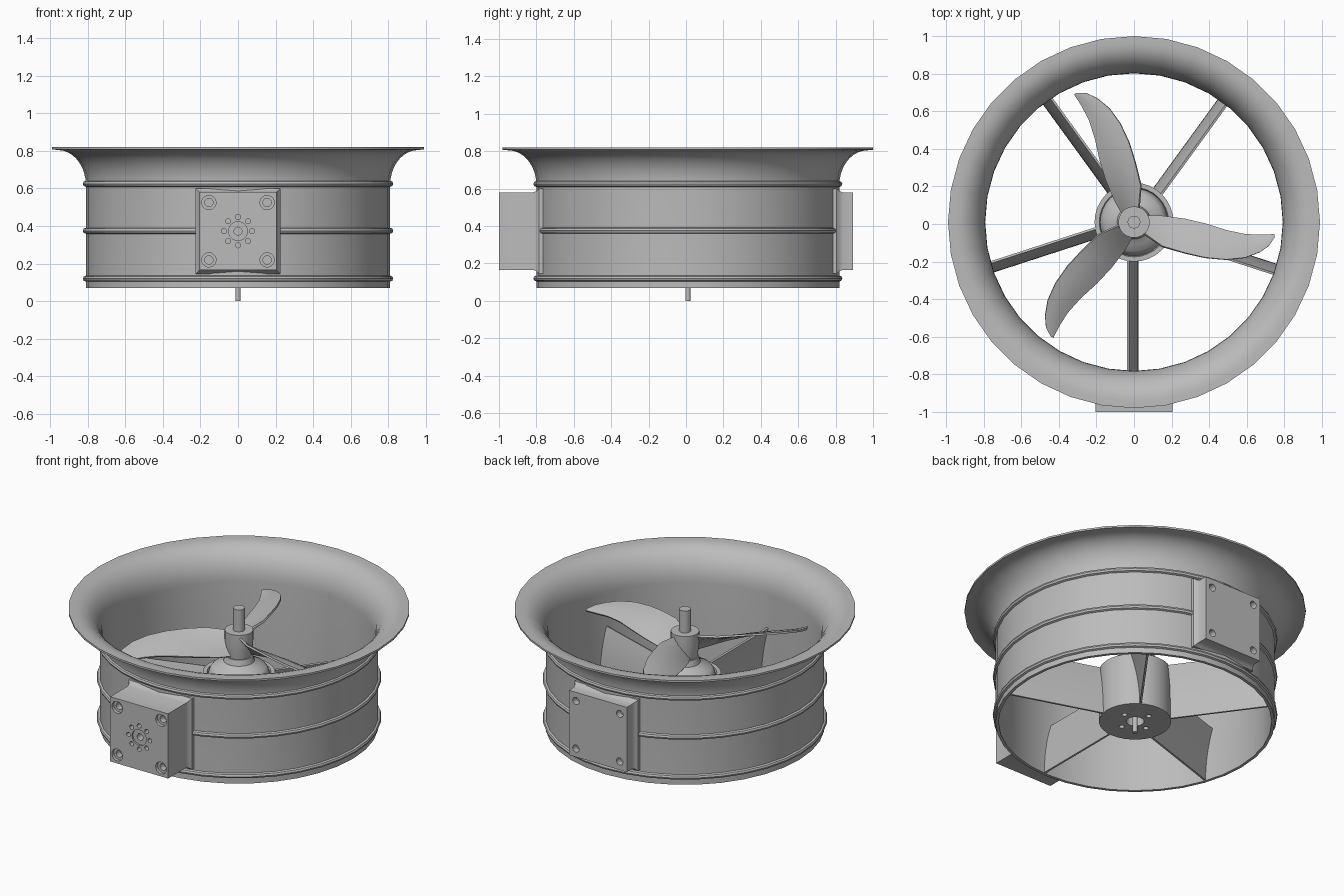
import bpy, bmesh
from math import sin, cos, pi, radians
from mathutils import Matrix

if "Cube" in bpy.data.objects:
    bpy.data.objects.remove(bpy.data.objects["Cube"])

CY = 0.01          # fan axis offset in y
WALL = 0.80        # duct radius the boxes sit against

metal = bpy.data.materials.new("plain grey metal")
metal.use_nodes = True
metal.diffuse_color = (0.5, 0.5, 0.5, 1)
metal.node_tree.nodes["Principled BSDF"].inputs["Base Color"].default_value = (0.5, 0.5, 0.5, 1)


def add(name, bm):
    bmesh.ops.recalc_face_normals(bm, faces=bm.faces)
    mesh = bpy.data.meshes.new(name)
    bm.to_mesh(mesh)
    bm.free()
    mesh.materials.append(metal)
    obj = bpy.data.objects.new(name, mesh)
    bpy.context.collection.objects.link(obj)
    return obj


def select(obj):
    bpy.ops.object.select_all(action='DESELECT')
    obj.select_set(True)
    bpy.context.view_layer.objects.active = obj


def lathe(name, profile, sides=32, closed=False):
    """Spin (radius, z) points about the fan axis."""
    bm = bmesh.new()
    rings = [[bm.verts.new((r * cos(2 * pi * i / sides), CY + r * sin(2 * pi * i / sides), z))
              for i in range(sides)] for r, z in profile]
    pairs = list(zip(rings, rings[1:]))
    if closed:
        pairs.append((rings[-1], rings[0]))
    else:
        bm.faces.new(rings[0])
        bm.faces.new(rings[-1])
    for a, b in pairs:
        for i in range(sides):
            j = (i + 1) % sides
            bm.faces.new((a[i], a[j], b[j], b[i]))
    return add(name, bm)


def drill(obj, x, y, z, radius, depth, axis='Y', sides=20):
    """Cut a round hole centred on a surface point."""
    bm = bmesh.new()
    bmesh.ops.create_cone(bm, cap_ends=True, segments=sides, radius1=radius,
                          radius2=radius, depth=2 * depth)
    if axis == 'Y':
        bm.transform(Matrix.Rotation(pi / 2, 4, 'X'))
    bm.transform(Matrix.Translation((x, y, z)))
    cut(obj, add("hole_cutter", bm))


def cut(obj, cutter):
    mod = obj.modifiers.new("cut", 'BOOLEAN')
    mod.operation = 'DIFFERENCE'
    mod.solver = 'EXACT'
    mod.object = cutter
    select(obj)
    bpy.ops.object.modifier_apply(modifier=mod.name)
    bpy.data.objects.remove(cutter)


# Duct with flared inlet, as one closed wall section
steps = [radians(a) for a in range(0, 91, 10)]
outer = [(0.81 + 0.15 * (1 - cos(t)), 0.62 + 0.185 * sin(t)) for t in steps]
inner = [(0.792 + 0.16 * (1 - cos(t)), 0.62 + 0.2 * sin(t)) for t in steps]
lathe("duct", [(0.81, 0.07)] + outer + [(0.99, 0.808), (0.99, 0.82)]
      + inner[::-1] + [(0.792, 0.07)], 36, True)

# Stiffening beads
for label, z in (("lower", 0.12), ("middle", 0.375), ("upper", 0.625)):
    lathe(label + "_bead", [(0.81 + 0.016 * cos(k * pi / 4), z + 0.016 * sin(k * pi / 4))
                            for k in range(8)], 36, True)


def mount_box(name, side, front):
    """Box on the duct side with a flared foot, hollowed to fit the wall."""
    bm = bmesh.new()
    loops = []
    for y, grow in ((0.7, 0.02), (0.795, 0.02), (0.81, 0.007), (0.83, 0), (front, 0)):
        w, h = 0.205 + grow, 0.207 + grow
        loops.append([bm.verts.new((sx * w, side * y + CY, 0.373 + sz * h))
                      for sx, sz in ((-1, -1), (1, -1), (1, 1), (-1, 1))])
    for a, b in zip(loops, loops[1:]):
        for i in range(4):
            j = (i + 1) % 4
            bm.faces.new((a[i], a[j], b[j], b[i]))
    bm.faces.new(loops[0])
    bm.faces.new(loops[-1])
    box = add(name, bm)
    cut(box, lathe("wall_cutter", [(WALL, -0.5), (WALL, 1.5)], 36))
    return box


corners = [(x, z) for x in (-0.155, 0.155) for z in (0.22, 0.525)]

# Front box: counterbored corners, round recess and ring of small holes
front_box = mount_box("front_box", -1, 1.01)
for x, z in corners:
    drill(front_box, x, -1, z, 0.038, 0.02)
    drill(front_box, x, -1, z, 0.022, 0.06)
drill(front_box, 0, -1, 0.373, 0.05, 0.01, sides=24)
drill(front_box, 0, -1, 0.373, 0.021, 0.06)
for k in range(8):
    drill(front_box, 0.075 * cos(k * pi / 4), -1, 0.373 + 0.075 * sin(k * pi / 4),
          0.014, 0.04, sides=12)

# Back box: plain corner holes
back_box = mount_box("back_box", 1, 0.882)
for x, z in corners:
    drill(back_box, x, 0.892, z, 0.023, 0.04)

# Motor housing with stepped shoulder and domed top
housing = lathe("motor_housing", [(0.21, 0.075), (0.21, 0.41), (0.185, 0.41), (0.18, 0.395),
                                  (0.17, 0.43), (0.155, 0.45), (0.12, 0.465), (0.09, 0.485),
                                  (0.08, 0.52)])
drill(housing, 0, CY, 0.075, 0.052, 0.1, 'Z', 24)
for k in range(4):
    a = radians(12 + 90 * k)
    drill(housing, 0.1 * cos(a), CY + 0.1 * sin(a), 0.075, 0.016, 0.04, 'Z', 12)

# Shafts and propeller boss
lathe("lower_shaft", [(0.014, 0), (0.014, 0.3)], 16)
lathe("upper_shaft", [(0.034, 0.5), (0.034, 0.82)], 20)
lathe("propeller_boss", [(0.07, 0.5), (0.078, 0.56), (0.083, 0.62), (0.083, 0.68)])


def sheet(name, rows, angle, thickness):
    """Skin a grid of points, turn it about the axis and thicken it."""
    bm = bmesh.new()
    grid = [[bm.verts.new(p) for p in row] for row in rows]
    for a, b in zip(grid, grid[1:]):
        for i in range(len(a) - 1):
            bm.faces.new((a[i], a[i + 1], b[i + 1], b[i]))
    bm.transform(Matrix.Translation((0, CY, 0)) @ Matrix.Rotation(radians(angle), 4, 'Z'))
    obj = add(name, bm)
    mod = obj.modifiers.new("thickness", 'SOLIDIFY')
    mod.thickness = thickness
    mod.offset = 0
    select(obj)
    bpy.ops.object.modifier_apply(modifier=mod.name)
    return obj


# Five curved guide vanes between housing and duct
for n in range(5):
    rows = []
    for k in range(9):
        t = k / 8
        sway = 0.018 - 0.05 * t * t
        rows.append([(r, sway, 0.075 + 0.33 * t) for r in (0.2, 0.5, 0.798)])
    sheet("guide_vane_%d" % (n + 1), rows, -90 + 72 * n, 0.012)

# Three twisted blades: radius, low edge y and z, high edge y and z
SECTIONS = [(0.05, 0.03, 0.53, -0.06, 0.66), (0.15, 0.03, 0.54, -0.13, 0.665),
            (0.27, 0.015, 0.56, -0.165, 0.665), (0.38, -0.01, 0.575, -0.19, 0.66),
            (0.49, -0.045, 0.585, -0.2, 0.65), (0.59, -0.066, 0.585, -0.19, 0.635),
            (0.67, -0.07, 0.58, -0.16, 0.615), (0.72, -0.068, 0.58, -0.125, 0.6),
            (0.748, -0.066, 0.58, -0.08, 0.585)]
for n in range(3):
    rows = []
    for r, y0, z0, y1, z1 in SECTIONS:
        rows.append([(r, y0 + (y1 - y0) * t, z0 + (z1 - z0) * t + 0.06 * (y0 - y1) * sin(pi * t))
                     for t in (0, 0.25, 0.5, 0.75, 1)])
    sheet("propeller_blade_%d" % (n + 1), rows, 120 * n, 0.012)

# Smooth round surfaces, crisp edges
for obj in list(bpy.context.collection.objects):
    if obj.type == 'MESH' and metal.name in obj.data.materials:
        select(obj)
        bpy.ops.object.shade_smooth_by_angle(angle=radians(35))
